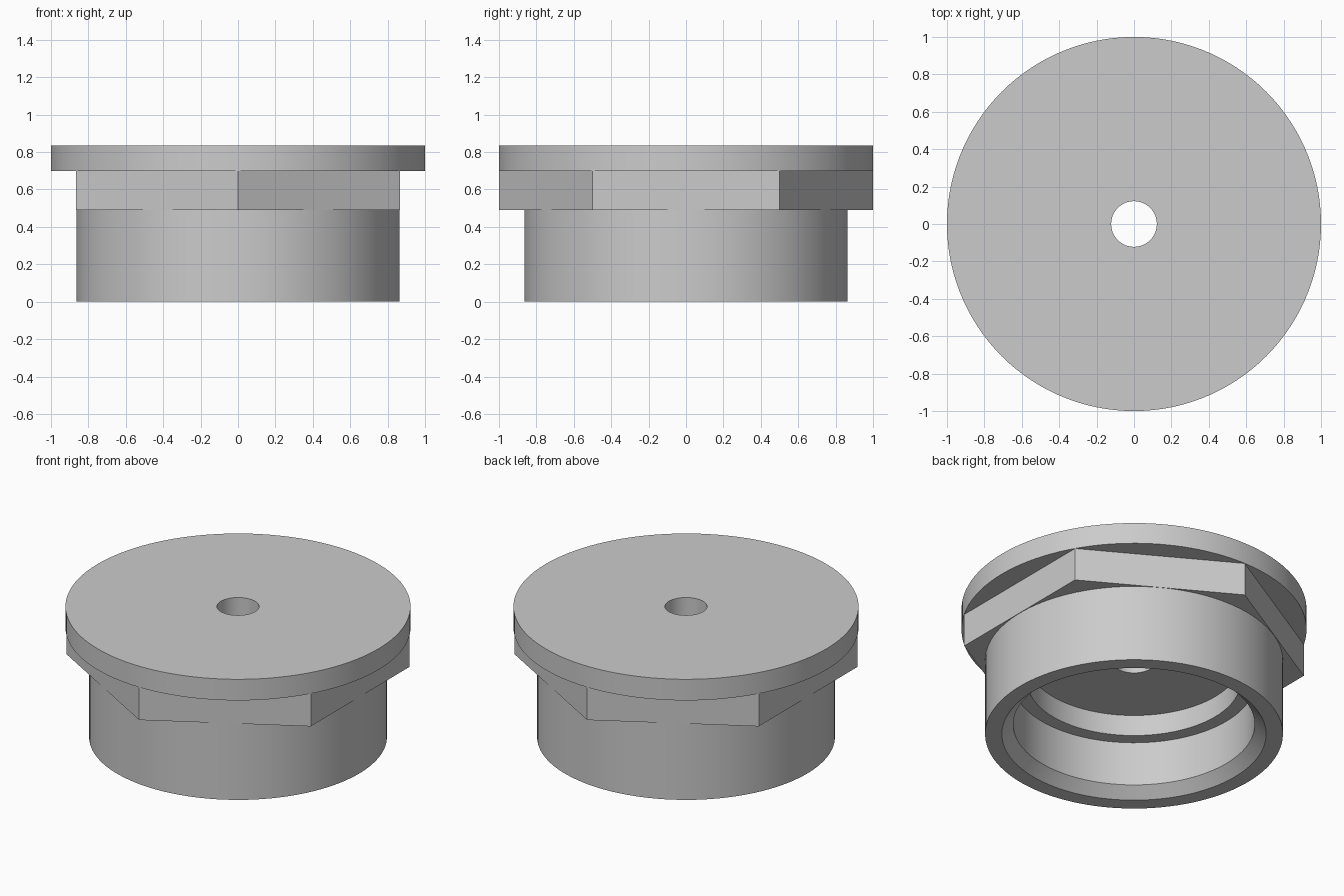
import bpy, bmesh, math

cube = bpy.data.objects.get("Cube")
if cube:
    bpy.data.objects.remove(cube, do_unlink=True)

grey = bpy.data.materials.new("plain_grey")
grey.use_nodes = True
colour = (0.6, 0.6, 0.6, 1)
grey.diffuse_color = colour
grey.node_tree.nodes["Principled BSDF"].inputs["Base Color"].default_value = colour


def revolve(name, profile, sides, smooth):
    """Turn a closed (radius, height) outline about z, starting on +y."""
    bm = bmesh.new()
    verts = [bm.verts.new((0, r, z)) for r, z in profile]
    edges = [bm.edges.new((a, b)) for a, b in zip(verts, verts[1:] + verts[:1])]
    bmesh.ops.spin(bm, geom=verts + edges, cent=(0, 0, 0), axis=(0, 0, 1),
                   angle=math.tau, steps=sides, use_merge=True)
    bmesh.ops.remove_doubles(bm, verts=bm.verts, dist=1e-5)
    bmesh.ops.recalc_face_normals(bm, faces=bm.faces)
    mesh = bpy.data.meshes.new(name)
    bm.to_mesh(mesh)
    bm.free()
    mesh.materials.append(grey)
    obj = bpy.data.objects.new(name, mesh)
    bpy.context.collection.objects.link(obj)
    if smooth:
        bpy.ops.object.select_all(action='DESELECT')
        obj.select_set(True)
        bpy.context.view_layer.objects.active = obj
        bpy.ops.object.shade_smooth_by_angle(angle=math.radians(30))
    return obj


HOLE, BARREL, RIM = 0.122, 0.863, 1.0
HEX_BOTTOM, HEX_TOP, TOP = 0.49, 0.70, 0.835

# Cap body: barrel, top disc, through hole, stepped and chamfered socket
revolve("cap_body", [
    (BARREL, 0), (BARREL, HEX_TOP), (RIM, HEX_TOP), (RIM, TOP),
    (HOLE, TOP), (HOLE, 0.48),
    (0.616, 0.48), (0.616, 0.346), (0.70, 0.346), (0.70, 0.064), (0.766, 0),
], 120, True)

# Hexagonal wrench collar, its inner and upper faces buried in the body
revolve("hex_collar", [
    (0.999, HEX_BOTTOM), (0.999, HEX_TOP + 0.02),
    (0.8, HEX_TOP + 0.02), (0.8, HEX_BOTTOM),
], 6, False)
